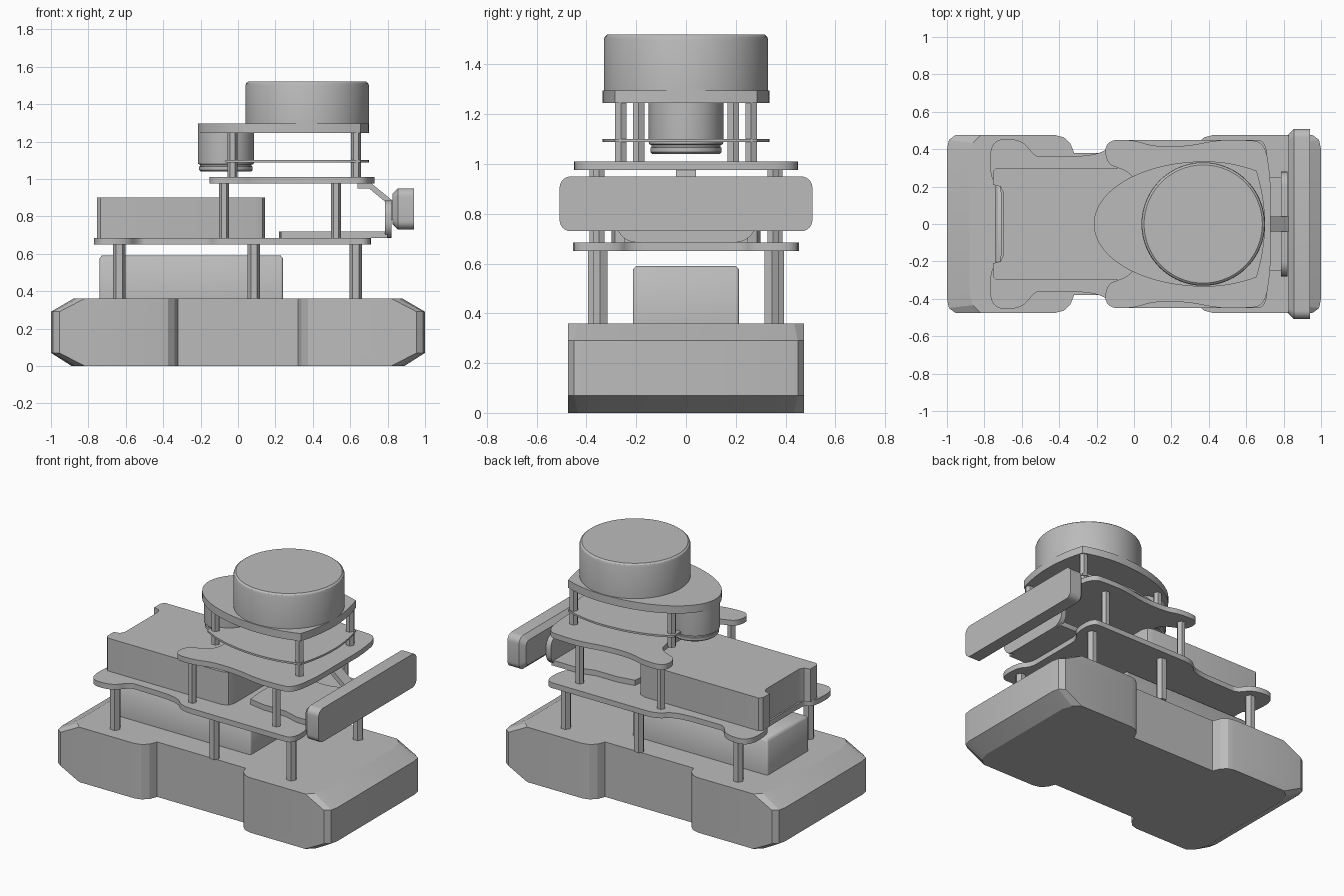
import bpy, bmesh, math

cube = bpy.data.objects.get("Cube")
if cube:
    bpy.data.objects.remove(cube, do_unlink=True)

grey = bpy.data.materials.new("plain_grey")
grey.use_nodes = True
COLOUR = (0.5, 0.5, 0.5, 1)
grey.diffuse_color = COLOUR
grey.node_tree.nodes["Principled BSDF"].inputs["Base Color"].default_value = COLOUR


def loft(name, rings, angle=30):
    """Skin matching rings of points and cap both ends."""
    bm = bmesh.new()
    loops = [[bm.verts.new(p) for p in ring] for ring in rings]
    n = len(loops[0])
    for a, b in zip(loops, loops[1:]):
        for i in range(n):
            j = (i + 1) % n
            bm.faces.new((a[i], a[j], b[j], b[i]))
    bm.faces.new(loops[0])
    bm.faces.new(loops[-1])
    bmesh.ops.recalc_face_normals(bm, faces=bm.faces)
    mesh = bpy.data.meshes.new(name)
    bm.to_mesh(mesh)
    bm.free()
    mesh.materials.append(grey)
    mesh.polygons.foreach_set("use_smooth", [True] * len(mesh.polygons))
    mesh.set_sharp_from_angle(angle=math.radians(angle))
    obj = bpy.data.objects.new(name, mesh)
    bpy.context.collection.objects.link(obj)
    return obj


def mirrored(half):
    """Close a y >= 0 half outline with its mirror image."""
    return half + [(x, -y) for x, y in reversed(half) if y > 0]


def rounded(pts, steps=3):
    """Soften an outline by repeated corner cutting."""
    for _ in range(steps):
        out = []
        for (ax, ay), (bx, by) in zip(pts, pts[1:] + pts[:1]):
            out.append((ax * .75 + bx * .25, ay * .75 + by * .25))
            out.append((ax * .25 + bx * .75, ay * .25 + by * .75))
        pts = out
    return pts


def plate(name, outline, z0, z1):
    return loft(name, [[(x, y, z) for x, y in outline] for z in (z0, z1)])


def turned(name, x, y, profile, sides=64):
    """Stack circles of (radius, height) into a turned part."""
    angles = [math.tau * i / sides for i in range(sides)]
    return loft(name, [[(x + r * math.cos(a), y + r * math.sin(a), z)
                        for a in angles] for r, z in profile])


def posts(name, spots, r, z0, z1):
    for x, y in spots:
        for side, s in (("left", 1), ("right", -1)):
            turned(f"{name}_{side}", x, s * y, [(r, z0), (r, z1)], 6)


def round_rect(hw, hh, r, steps=6):
    pts = []
    for k, (sx, sy) in enumerate(((1, 1), (-1, 1), (-1, -1), (1, -1))):
        for i in range(steps + 1):
            a = math.pi / 2 * (k + i / steps)
            pts.append((sx * (hw - r) + r * math.cos(a), sy * (hh - r) + r * math.sin(a)))
    return pts


# Chassis: waisted body with sloped ends
def chassis_ring(z, end, corner, corner_y):
    arc = [(.42, .475), (.375, .463), (.34, .43), (.32, .38)]
    mid_x, mid_y = (end + corner) / 2 + .012, (corner_y + .475) / 2 + .012
    right = [(x, y) for x, y in reversed(arc)]
    right += [(corner, .475), (mid_x, mid_y), (end, corner_y)]
    half = [(-x, y) for x, y in reversed(right)] + right
    return [(x, y, z) for x, y in mirrored(half)]


loft("chassis", [chassis_ring(0, .89, .82, .37), chassis_ring(.07, 1, .955, .40),
                 chassis_ring(.29, 1, .955, .40), chassis_ring(.36, .88, .82, .37)], 20)

# Lower box on the chassis
box = round_rect(.49, .213, .012)
small = round_rect(.478, .201, .006)
loft("lower_box", [[(x - .25, y, z) for x, y in ring]
                   for ring, z in ((box, .36), (box, .577), (small, .59))], 50)

# Middle deck on six posts
posts("lower_post", [(-.635, .365), (.085, .365), (.63, .345)], .033, .36, .65)
mid_half = [(-.71, .18), (-.72, .21), (-.77, .24), (-.77, .455), (-.60, .455), (-.53, .36),
            (-.47, .36), (-.18, .365), (-.10, .45), (.05, .45), (.6, .45), (.71, .45),
            (.71, .28), (.65, .22), (.65, .1)]
plate("middle_deck", rounded(mirrored(mid_half)), .65, .685)

# Upper box with a notched rear end and rounded front corners
box_half = [(-.70, .17), (-.715, .20), (-.755, .21), (-.755, .28), (-.735, .30),
            (.09, .30), (.13, .285), (.145, .245)]
plate("upper_box", mirrored(box_half), .685, .90)

# Upper deck on four posts
posts("upper_post", [(-.075, .365), (.525, .35)], .027, .685, .975)
top_half = [(.02, .1), (.01, .24), (-.05, .29), (-.15, .32), (-.155, .45), (.0, .45),
            (.1, .415), (.28, .415), (.45, .45), (.58, .45), (.70, .44), (.73, .25), (.73, .1)]
plate("upper_deck", rounded(mirrored(top_half)), .975, 1.01)

# Bumper bracket: tray, upright lip and sloped strut
tray_half = [(.22, .1), (.23, .2), (.34, .22), (.5, .22), (.6, .25), (.8, .25)]
plate("bracket_tray", mirrored(tray_half), .685, .72)
lip = [(y, z + .785) for y, z in round_rect(.28, .10, .08)]
loft("bracket_lip", [[(x, y, z) for y, z in lip] for x in (.785, .82)])
strut = [(.64, .975), (.64, .95), (.70, .95), (.79, .875), (.79, .78),
         (.825, .78), (.825, .885), (.715, .975)]
loft("bracket_strut", [[(x, y, z) for x, z in strut] for y in (-.04, .04)])

# Bumper bar with a softened inner edge
bar = round_rect(.508, .11, .045)
inner = round_rect(.478, .08, .03)
loft("bumper", [[(x, y, z + .84) for y, z in ring]
                for ring, x in ((inner, .825), (bar, .855), (bar, .94))])


# Sensor mount: egg-shaped plate with pointed front corners, and a thin copy below
def egg(min_x):
    half = []
    for i in range(25):
        a = math.pi / 2 * i / 24
        x = .38 - .595 * math.cos(a)
        if x >= min_x:
            half.append((x, .335 * math.sin(a)))
    for i in range(1, 9):
        t = i / 8
        half.append((.38 + .275 * t, .335 - .05 * t * t))
    for i in range(7, -1, -1):
        t = i / 8
        half.append((.70 - .045 * t * t, .285 * t))
    return mirrored(half)


posts("sensor_post", [(-.03, .19), (.63, .262)], .027, 1.01, 1.25)
plate("thin_plate", egg(-.07), 1.088, 1.10)
plate("sensor_plate", egg(-.3), 1.245, 1.295)

# Drive motor under the plate nose
turned("motor", -.065, 0, [(.135, 1.04), (.143, 1.048), (.143, 1.066), (.138, 1.068),
                           (.138, 1.076), (.149, 1.08), (.15, 1.09), (.15, 1.25)])

# Round sensor head with a rounded rim
turned("sensor_head", .37, 0, [(.33, 1.29), (.33, 1.50), (.326, 1.512),
                               (.316, 1.52)], 96)
